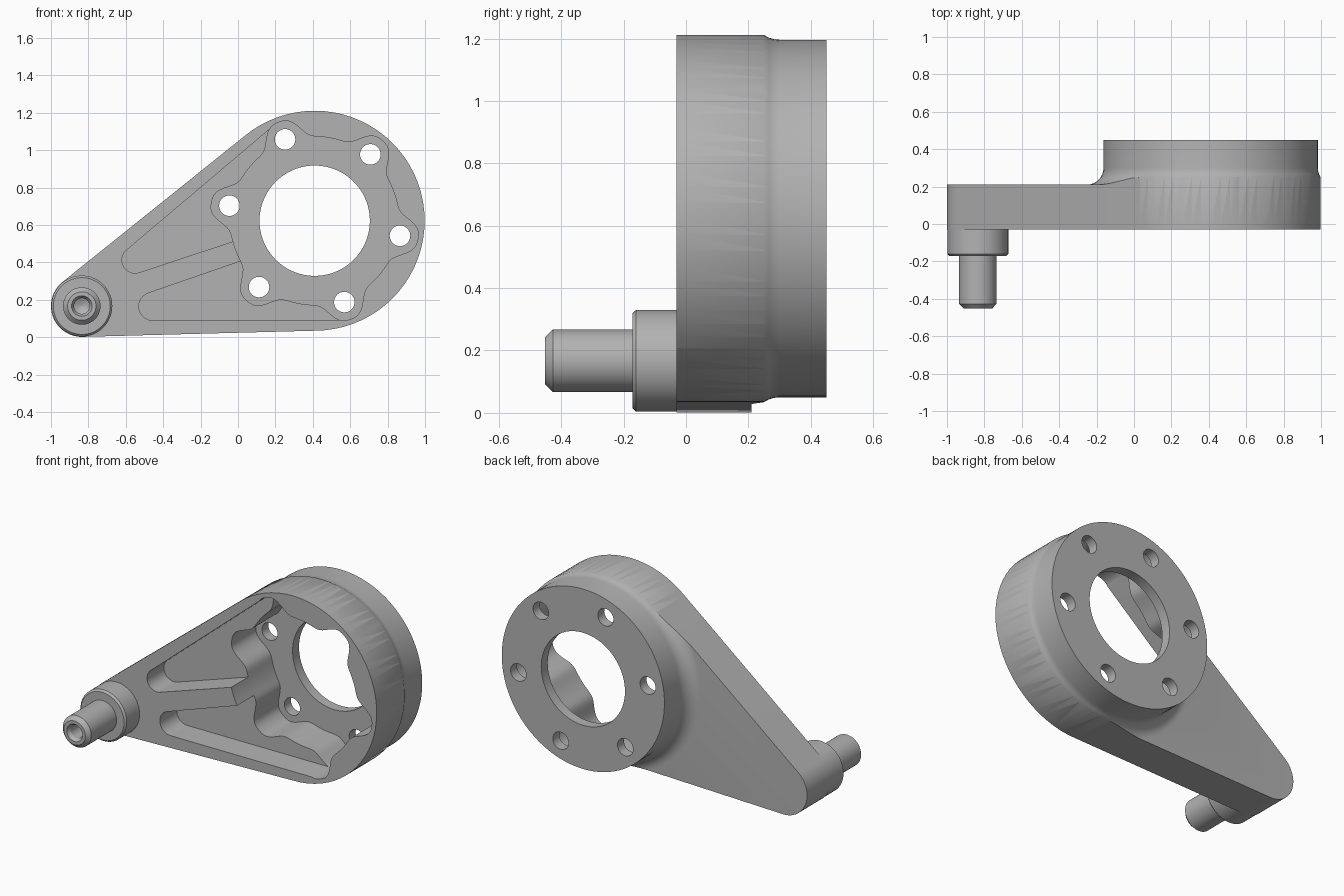
import bpy
import bmesh
from math import sin, cos, pi, radians, exp
from mathutils import Vector
from mathutils.geometry import convex_hull_2d

if "Cube" in bpy.data.objects:
    bpy.data.objects.remove(bpy.data.objects["Cube"])

metal = bpy.data.materials.new("grey_metal")
metal.use_nodes = True
GREY = (0.45, 0.45, 0.45, 1)
metal.diffuse_color = GREY
metal.node_tree.nodes["Principled BSDF"].inputs["Base Color"].default_value = GREY

HUB = Vector((0.41, 0.623))
PIN = Vector((-0.835, 0.167))
FRONT, BACK, HUB_BACK = -0.03, 0.21, 0.45


def finish(name, bm):
    bmesh.ops.recalc_face_normals(bm, faces=bm.faces)
    mesh = bpy.data.meshes.new(name)
    bm.to_mesh(mesh)
    bm.free()
    mesh.materials.append(metal)
    obj = bpy.data.objects.new(name, mesh)
    bpy.context.collection.objects.link(obj)
    return obj


def circle(center, r, n=72):
    return [center + r * Vector((cos(2 * pi * i / n), sin(2 * pi * i / n))) for i in range(n)]


def prism(name, outline, y0, y1):
    """Extrude an x-z outline along y."""
    bm = bmesh.new()
    rings = [[bm.verts.new((p[0], y, p[1])) for p in outline] for y in (y0, y1)]
    n = len(outline)
    for i in range(n):
        j = (i + 1) % n
        bm.faces.new((rings[0][i], rings[0][j], rings[1][j], rings[1][i]))
    for ring in rings:
        bm.faces.new(ring)
    return finish(name, bm)


def lathe(name, center, profile, n=72):
    """Turn a (radius, y) profile around a y axis and cap both ends."""
    bm = bmesh.new()
    rings = [[bm.verts.new((p.x, y, p.y)) for p in circle(center, r, n)] for r, y in profile]
    for a, b in zip(rings, rings[1:]):
        for i in range(n):
            j = (i + 1) % n
            bm.faces.new((a[i], a[j], b[j], b[i]))
    bm.faces.new(rings[0])
    bm.faces.new(rings[-1])
    return finish(name, bm)


def hull(*circles):
    """Convex outline around several (center, radius) circles."""
    pts = [p for c, r in circles for p in circle(Vector(c), r)]
    return [pts[i] for i in convex_hull_2d(pts)]


def combine(obj, tool, operation):
    mod = obj.modifiers.new("combine", "BOOLEAN")
    mod.operation, mod.solver, mod.object = operation, "EXACT", tool
    bpy.context.view_layer.objects.active = obj
    bpy.ops.object.modifier_apply(modifier=mod.name)
    bpy.data.objects.remove(tool)


def smooth(obj):
    bpy.ops.object.select_all(action="DESELECT")
    obj.select_set(True)
    bpy.context.view_layer.objects.active = obj
    bpy.ops.object.shade_smooth_by_angle(angle=radians(30))


# Arm slab with a filleted round hub, trimmed to the teardrop outline
HUB_R, FILLET = 0.573, 0.09
arm = prism("bracket_arm", [(-2, -1), (2, -1), (2, 2), (-2, 2)], FRONT, BACK)
flare = [(HUB_R + FILLET * (1 - sin(a)), BACK + FILLET * (1 - cos(a)))
         for a in (pi / 2 * i / 8 for i in range(9))]
flare = [(HUB_R + FILLET, 0.1)] + flare + [(HUB_R, HUB_BACK)]
combine(arm, lathe("hub", HUB, flare, 96), "UNION")
combine(arm, prism("teardrop", hull((HUB, 0.588), (PIN, 0.165)), -1, 1), "INTERSECT")

# Deep hub pocket whose wall bulges around each bolt hole
bolt_angles = [-10 + 60 * k for k in range(6)]
bolts = [HUB + 0.463 * Vector((cos(radians(a)), sin(radians(a)))) for a in bolt_angles]
pocket = []
for deg in range(0, 360, 2):
    off = abs((deg + 10 + 30) % 60 - 30)
    r = 0.45 + 0.11 * exp(-(off / 12) ** 3)
    pocket.append(HUB + r * Vector((cos(radians(deg)), sin(radians(deg)))))
combine(arm, prism("hub_pocket", pocket, -0.2, 0.385), "DIFFERENCE")

# Two tapered pockets, leaving a rib between them
upper = hull(((-0.55, 0.413), 0.07), ((0.0, 0.595), 0.07), (bolts[2], 0.095))
lower = hull(((-0.455, 0.165), 0.075), ((0.115, 0.362), 0.075), (bolts[5], 0.095))
for outline in (upper, lower):
    combine(arm, prism("arm_pocket", outline, -0.2, 0.14), "DIFFERENCE")

# Central bore and bolt holes
combine(arm, prism("bore", circle(HUB, 0.295), 0.2, 0.6), "DIFFERENCE")
for b in bolts:
    combine(arm, prism("bolt_hole", circle(b, 0.055, 32), 0.2, 0.6), "DIFFERENCE")
smooth(arm)

# Stepped pin with chamfers and a drilled centre
pin = lathe("pin", PIN, [
    (0.163, -0.02), (0.163, -0.16), (0.152, -0.172), (0.1, -0.172),
    (0.1, -0.427), (0.076, -0.452), (0.055, -0.452), (0.042, -0.43),
    (0.042, -0.34), (0.005, -0.32)], 48)
smooth(pin)
